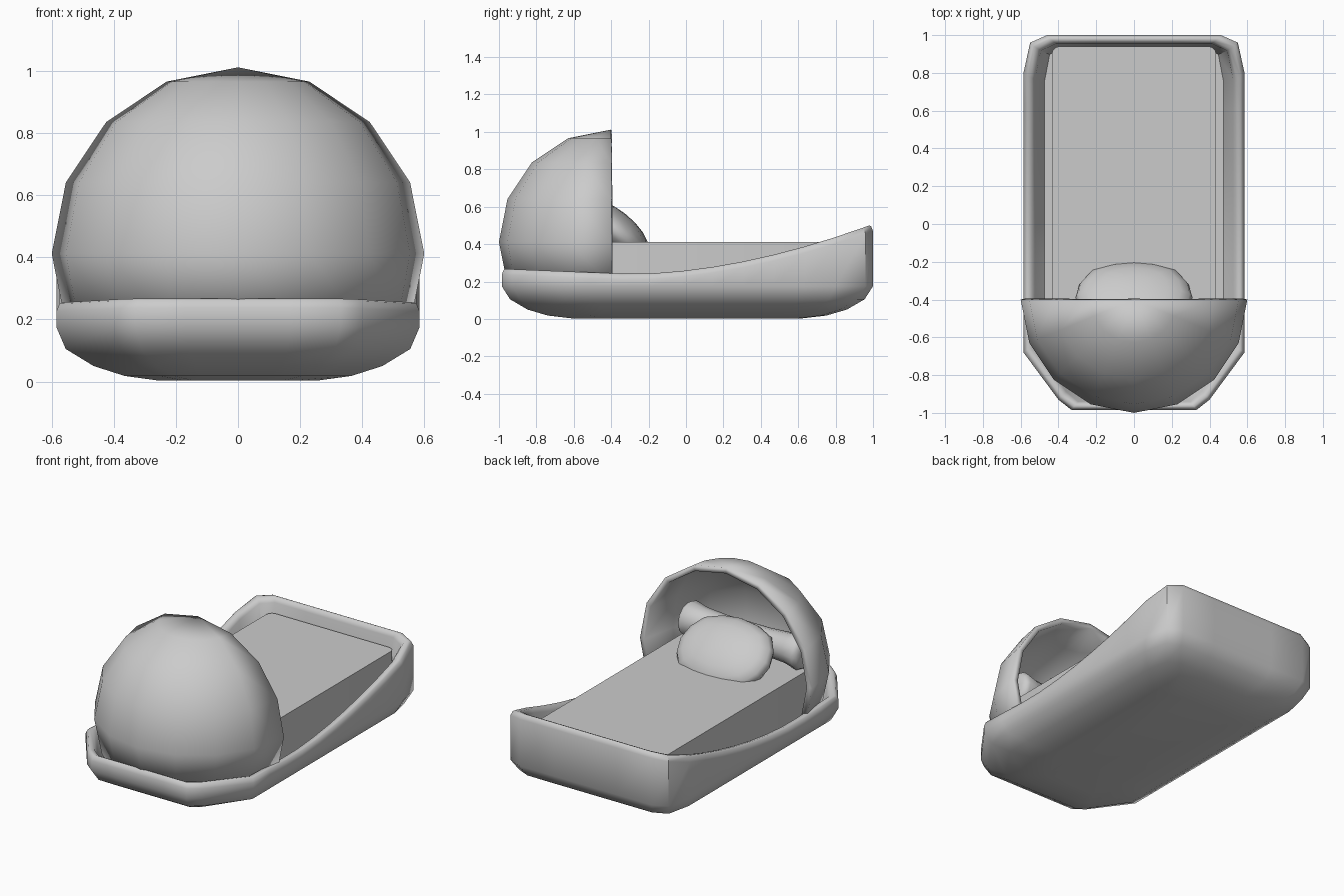
import bpy, bmesh, math
from mathutils import Matrix

if "Cube" in bpy.data.objects:
    bpy.data.objects.remove(bpy.data.objects["Cube"])


def finish(name, bm, angle=40):
    bmesh.ops.recalc_face_normals(bm, faces=bm.faces)
    me = bpy.data.meshes.new(name)
    bm.to_mesh(me)
    bm.free()
    ob = bpy.data.objects.new(name, me)
    bpy.context.collection.objects.link(ob)
    bpy.ops.object.select_all(action='DESELECT')
    bpy.context.view_layer.objects.active = ob
    ob.select_set(True)
    bpy.ops.object.shade_smooth_by_angle(angle=math.radians(angle))
    return ob


def loft(bm, rings, caps=True):
    loops = [[bm.verts.new(p) for p in r] for r in rings]
    n = len(rings[0])
    for a, b in zip(loops, loops[1:]):
        for i in range(n):
            bm.faces.new((a[i], a[(i + 1) % n], b[(i + 1) % n], b[i]))
    if caps:
        bm.faces.new(loops[0])
        bm.faces.new(loops[-1])


def rim(y):
    if y > -0.3:
        return 0.24 + 0.26 * ((y + 0.3) / 1.3) ** 1.8
    return 0.24 + 0.028 * (-0.3 - y) / 0.7


# tray: plan outline lofted through levels, with a rim that sweeps up at the foot
half = [(0.17, -0.985), (0.33, -0.985), (0.40, -0.93)]
half += [(0.585, -0.68 + 1.48 * i / 9) for i in range(10)]
half += [(0.55, 0.96), (0.46, 1.0), (0.22, 1.0)]
outline = half + [(0, 1.0)] + [(-x, y) for x, y in reversed(half)] + [(0, -0.985)]
# x inset, y inset, height, measured from rim?
levels = [(0.33, 0.38, 0.003, False), (0.22, 0.25, 0.018, False),
          (0.12, 0.14, 0.05, False), (0.03, 0.045, 0.105, False),
          (0.0, 0.0, 0.175, False), (0.0, 0.0, -0.03, True),
          (0.01, 0.01, -0.005, True), (0.022, 0.02, 0.0, True),
          (0.045, 0.035, -0.006, True), (0.06, 0.045, -0.03, True),
          (0.11, 0.065, 0.15, False)]
rings = []
for ix, iy, z, from_rim in levels:
    rings.append([(x * (1 - ix / 0.585), y * (1 - iy), rim(y) + z if from_rim else z)
                  for x, y in outline])
bm = bmesh.new()
loft(bm, rings)
finish("tray", bm, 50)

# mattress: block with rounded vertical corners
bm = bmesh.new()
bmesh.ops.create_cube(bm, size=1, matrix=Matrix.Translation((0, 0.095, 0.26))
                      @ Matrix.Diagonal((0.87, 1.69, 0.30, 1)))
upright = [e for e in bm.edges if abs(e.verts[0].co.z - e.verts[1].co.z) > 0.1]
bmesh.ops.bevel(bm, geom=upright, offset=0.04, segments=3, profile=0.5, affect='EDGES')
finish("mattress", bm)

# hood: quarter of a low-poly sphere reaching down into the tray
bm = bmesh.new()
bmesh.ops.create_uvsphere(bm, u_segments=16, v_segments=8, radius=0.6)
gone = [v for v in bm.verts if v.co.y > 0.01 or v.co.z < -0.3]
bmesh.ops.delete(bm, geom=gone, context='VERTS')
bmesh.ops.translate(bm, verts=bm.verts, vec=(0, -0.4, 0.412))
hood = finish("hood", bm)
for f in hood.data.polygons:
    c = f.center
    if f.normal.dot((c.x, c.y + 0.4, c.z - 0.412)) < 0:
        hood.data.flip_normals()
        break
mod = hood.modifiers.new("thickness", 'SOLIDIFY')
mod.thickness = 0.035
mod.offset = -1

# pillow: squashed cushion leaning back
bm = bmesh.new()
bmesh.ops.create_uvsphere(bm, u_segments=16, v_segments=10, radius=1)
for v in bm.verts:
    r = math.hypot(v.co.x, v.co.y)
    if r > 1e-4:
        m = max(abs(v.co.x), abs(v.co.y))
        k = 1 + 0.12 * (r / m - 1)
        v.co.x *= k
        v.co.y *= k
bmesh.ops.transform(bm, verts=bm.verts, matrix=Matrix.Translation((0, -0.39, 0.48))
                    @ Matrix.Rotation(math.radians(-38), 4, 'X')
                    @ Matrix.Diagonal((0.31, 0.23, 0.105, 1)))
finish("pillow", bm, 60)

# bolster: roll behind the pillow, flaring to rounded ends
profile = [(0.42, 0.06), (0.41, 0.095), (0.385, 0.11), (0.3, 0.09), (0.15, 0.08)]
profile += [(-x, r) for x, r in reversed(profile)]
bm = bmesh.new()
loft(bm, [[(x, -0.6 + r * math.cos(a), 0.51 + r * math.sin(a))
           for a in [2 * math.pi * i / 12 for i in range(12)]] for x, r in profile])
finish("bolster", bm, 50)
